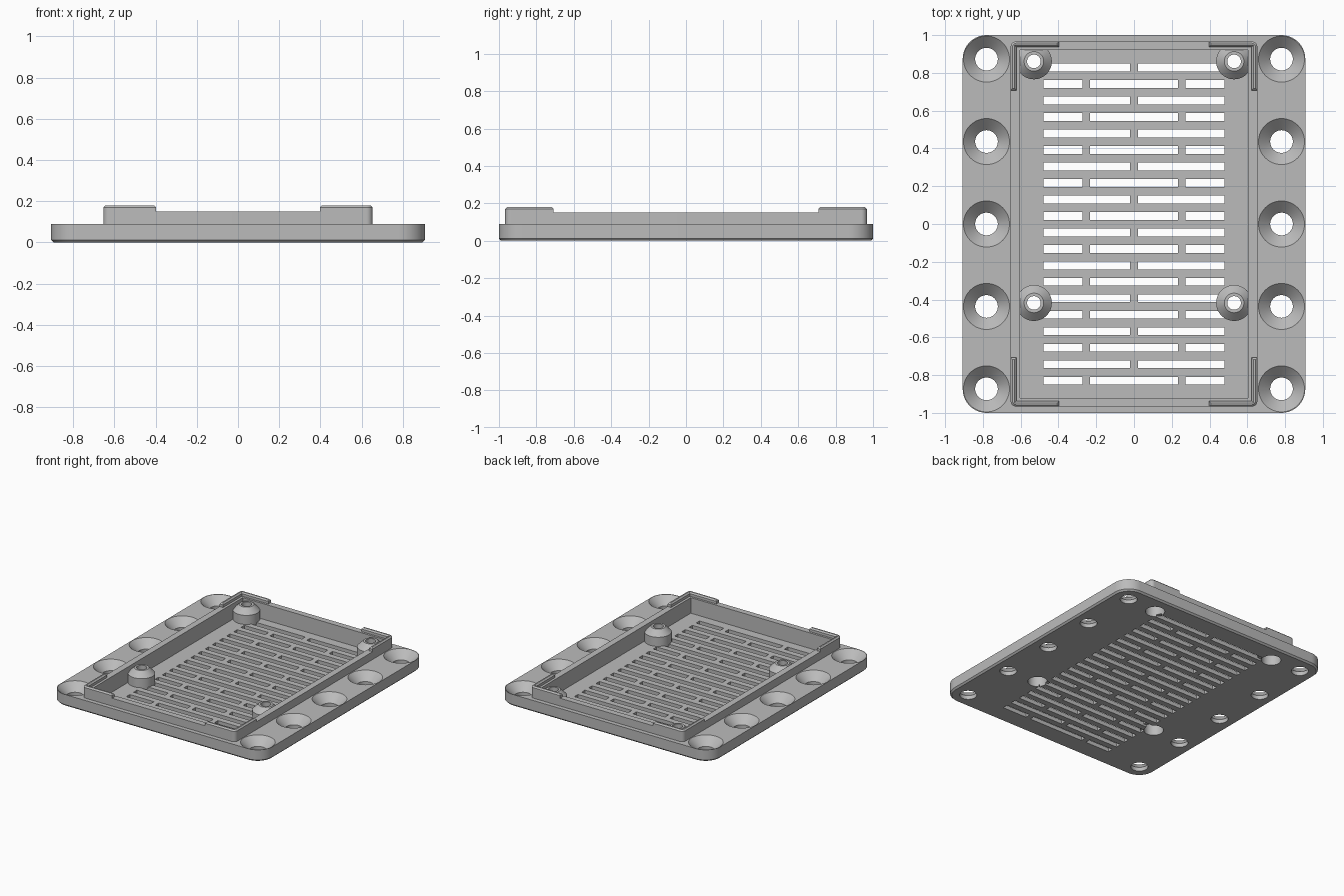
import bpy
import bmesh
from math import cos, sin, pi, radians

if "Cube" in bpy.data.objects:
    bpy.data.objects.remove(bpy.data.objects["Cube"])

grey = bpy.data.materials.new("plain grey")
grey.use_nodes = True
grey.diffuse_color = (0.5, 0.5, 0.5, 1)
grey.node_tree.nodes["Principled BSDF"].inputs["Base Color"].default_value = (0.5, 0.5, 0.5, 1)

# Main dimensions
PLATE_X, PLATE_Y, PLATE_TOP = 0.907, 1.0, 0.09
WALL_X, WALL_Y, WALL_TOP = 0.653, 0.967, 0.15
INNER_X, INNER_Y, FLOOR = 0.604, 0.921, 0.03


def arc(cx, cy, r, start, end, z, steps):
    """Points on an arc, angles in degrees."""
    angles = [radians(start + (end - start) * i / steps) for i in range(steps + 1)]
    return [(cx + r * cos(a), cy + r * sin(a), z) for a in angles]


def rounded(hx, hy, r, z):
    """Rounded rectangle ring centred on the origin."""
    ring = []
    for k, (sx, sy) in enumerate([(1, 1), (-1, 1), (-1, -1), (1, -1)]):
        ring += arc(sx * (hx - r), sy * (hy - r), r, 90 * k, 90 * k + 90, z, 10)
    return ring


def rect(x0, x1, y0, y1, z):
    return [(x0, y0, z), (x1, y0, z), (x1, y1, z), (x0, y1, z)]


def turned(x, y, profile):
    """Rings of a turned solid from (radius, height) pairs."""
    return [arc(x, y, r, 0, 360, z, 48)[:-1] for r, z in profile]


def make(name, solids):
    """One object from closed solids, each a stack of matching rings."""
    bm = bmesh.new()
    for rings in solids:
        rows = [[bm.verts.new(p) for p in ring] for ring in rings]
        n = len(rows[0])
        bm.faces.new(rows[0][::-1])
        bm.faces.new(rows[-1])
        for low, high in zip(rows, rows[1:]):
            for i in range(n):
                j = (i + 1) % n
                bm.faces.new((low[i], low[j], high[j], high[i]))
    bmesh.ops.recalc_face_normals(bm, faces=bm.faces)
    mesh = bpy.data.meshes.new(name)
    bm.to_mesh(mesh)
    bm.free()
    mesh.materials.append(grey)
    obj = bpy.data.objects.new(name, mesh)
    bpy.context.collection.objects.link(obj)
    return obj


def activate(obj):
    bpy.ops.object.select_all(action='DESELECT')
    obj.select_set(True)
    bpy.context.view_layer.objects.active = obj


def combine(target, tool, operation):
    tool.hide_render = True
    mod = target.modifiers.new(tool.name, 'BOOLEAN')
    mod.operation = operation
    mod.solver = 'EXACT'
    mod.object = tool
    activate(target)
    bpy.ops.object.modifier_apply(modifier=mod.name)
    bpy.data.objects.remove(tool)


# Base plate with a chamfered underside
C = 0.012
tray = make("tray", [[rounded(PLATE_X - C, PLATE_Y - C, 0.126 - C, 0),
                      rounded(PLATE_X, PLATE_Y, 0.126, C),
                      rounded(PLATE_X, PLATE_Y, 0.126, PLATE_TOP)]])

# Raised wall and the hollow inside it
combine(tray, make("wall", [[rounded(WALL_X, WALL_Y, 0.03, z) for z in (0.05, WALL_TOP)]]), 'UNION')
combine(tray, make("hollow", [[rect(-INNER_X, INNER_X, -INNER_Y, INNER_Y, z)
                               for z in (FLOOR, 0.3)]]), 'DIFFERENCE')

# Vent slots, staggered from row to row like brickwork
slots = []
for row in range(20):
    y = 0.829 - row * 0.0873
    bars = [0] if row % 2 == 0 else [-0.253, 0.253]
    starts = [-0.48] + [b + 0.02 for b in bars]
    ends = [b - 0.02 for b in bars] + [0.48]
    for x0, x1 in zip(starts, ends):
        slots.append([rect(x0, x1, y - 0.021, y + 0.021, z) for z in (-0.05, 0.06)])
combine(tray, make("slots", slots), 'DIFFERENCE')

# Standoff posts with coned tops, bored from below
spots = [(sx * 0.53, y) for sx in (-1, 1) for y in (0.861, -0.418)]
combine(tray, make("posts", [turned(x, y, [(0.095, 0.015), (0.095, 0.1), (0.052, 0.143)])
                             for x, y in spots]), 'UNION')
combine(tray, make("bores", [turned(x, y, [(0.068, -0.05), (0.068, 0.085),
                                           (0.036, 0.085), (0.036, 0.2)])
                             for x, y in spots]), 'DIFFERENCE')

# Countersunk screw holes along both flanges
combine(tray, make("screw_holes", [turned(sx * 0.781, k * 0.4365, [(0.06, -0.05), (0.06, 0.03),
                                                                  (0.127, 0.095)])
                                   for sx in (-1, 1) for k in range(-2, 3)]), 'DIFFERENCE')


# Corner lips: one L-shaped rib, mirrored to all four corners
def lip_ring(c, z):
    x_end, y_end, t, r = 0.397, 0.708, 0.03, 0.03
    xi, yi = WALL_X - t + c, WALL_Y - t + c
    return ([(x_end + c, WALL_Y - c, z)]
            + arc(WALL_X - r, WALL_Y - r, r - c, 90, 0, z, 10)
            + [(WALL_X - c, y_end + c, z), (xi, y_end + c, z), (xi, yi, z), (x_end + c, yi, z)])


lips = make("corner_lips", [[lip_ring(0, WALL_TOP), lip_ring(0, 0.17), lip_ring(0.01, 0.18)]])
mirror = lips.modifiers.new("Mirror", 'MIRROR')
mirror.use_axis = (True, True, False)
activate(lips)
bpy.ops.object.modifier_apply(modifier=mirror.name)

for part in (tray, lips):
    activate(part)
    bpy.ops.object.shade_smooth_by_angle(angle=radians(30))
